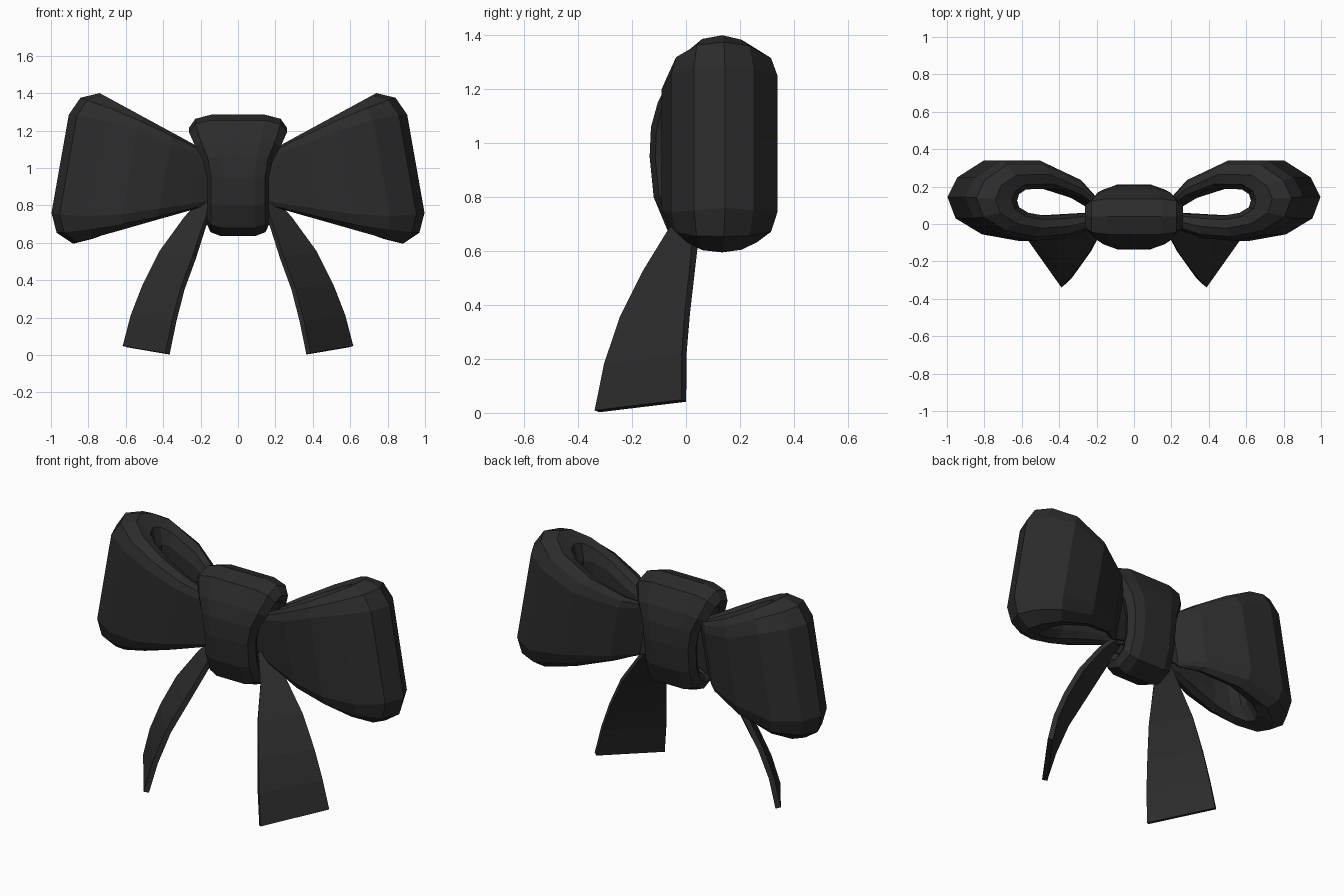
import bpy, bmesh, math

if "Cube" in bpy.data.objects:
    bpy.data.objects.remove(bpy.data.objects["Cube"])

black = bpy.data.materials.new("black ribbon")
black.diffuse_color = (0.025, 0.025, 0.025, 1)
black.use_nodes = True
black.node_tree.nodes["Principled BSDF"].inputs["Base Color"].default_value = black.diffuse_color
TILT = math.radians(10)


def add_mesh(name, sections, closed, mirror=False):
    """Bridge equal-length cross-sections into a flat-shaded skin."""
    bm = bmesh.new()
    rows = [[bm.verts.new(p) for p in s] for s in sections]
    n, m = len(rows), len(rows[0])
    for i in range(n if closed else n - 1):
        for j in range(m if closed else m - 1):
            a, b = rows[i], rows[(i + 1) % n]
            k = (j + 1) % m
            bm.faces.new((a[j], a[k], b[k], b[j]))
    bmesh.ops.recalc_face_normals(bm, faces=bm.faces)
    me = bpy.data.meshes.new(name)
    bm.to_mesh(me)
    bm.free()
    me.materials.append(black)
    ob = bpy.data.objects.new(name, me)
    bpy.context.collection.objects.link(ob)
    if mirror:
        ob.modifiers.new("mirror", "MIRROR").use_mirror_merge = False
    return ob


# Bow loops: outer and inner plan outlines (u, y), tilted upward about y
outer = [(.16, .08), (.36, .115), (.47, .235), (.70, .34), (.92, .34), (1.06, .25),
         (1.114, .144), (1.07, .03), (.93, -.055), (.74, -.09), (.55, -.075),
         (.38, -.015), (.27, .03)]
inner = [(.24, .075), (.38, .085), (.47, .14), (.62, .19), (.78, .185), (.82, .16),
         (.83, .125), (.82, .09), (.77, .06), (.68, .045), (.56, .05),
         (.40, .06), (.32, .066)]
# rounded ribbon edge: (depth fraction, height drop fraction of thickness, side)
edge = [(0, .5), (.16, .15), (.5, 0), (.84, .15), (1, .5)]
profile = [(d, k, 1) for d, k in edge] + [(d, k, -1) for d, k in reversed(edge)]
loops = []
for (uo, yo), (ui, yi) in zip(outer, inner):
    um = (uo + ui) / 2
    t = math.hypot(uo - ui, yo - yi)
    h = .408 - .41 * (.97 - um)
    mid = .842 + .075 * (.97 - um)
    sec = []
    for d, drop, side in profile:
        u, y = uo + (ui - uo) * d, yo + (yi - yo) * d
        v = mid + side * (h - drop * t)
        sec.append((u * math.cos(TILT) - v * math.sin(TILT), y,
                    u * math.sin(TILT) + v * math.cos(TILT)))
    loops.append(sec)
add_mesh("bow_loops", loops, True, mirror=True)

# Knot: band round the x axis, stations (y, z, half width)
knot = [(.04, 1.285, .262), (-.055, 1.255, .262), (-.105, 1.15, .225), (-.13, 1.06, .185),
        (-.135, .95, .165), (-.12, .80, .165), (-.07, .68, .168), (.04, .636, .168),
        (.15, .68, .168), (.195, .80, .165), (.21, .95, .168), (.205, 1.06, .185),
        (.185, 1.15, .225), (.135, 1.255, .262)]
band = [(.55, 0), (.87, .12), (1, .38), (.87, .62), (.55, .7)]
band += [(-w, d) for w, d in reversed(band)]
sections = []
for y, z, w in knot:
    sections.append([(w * f, y + (.04 - y) * d, z + (.95 - z) * d * .55) for f, d in band])
add_mesh("knot", sections, True)

# Tails: flat curved strips given by inner and outer edges
tail = [((.12, .02, .84), (.16, .08, .86)),
        ((.18, -.045, .69), (.28, .045, .73)),
        ((.235, -.15, .52), (.41, .025, .55)),
        ((.297, -.235, .353), (.50, .005, .37)),
        ((.342, -.295, .178), (.562, -.008, .21)),
        ((.377, -.33, .006), (.605, -.008, .045))]
ob = add_mesh("tails", tail, False)
s = ob.modifiers.new("thickness", "SOLIDIFY")
s.thickness = .03
s.offset = 0
ob.modifiers.new("mirror", "MIRROR")
